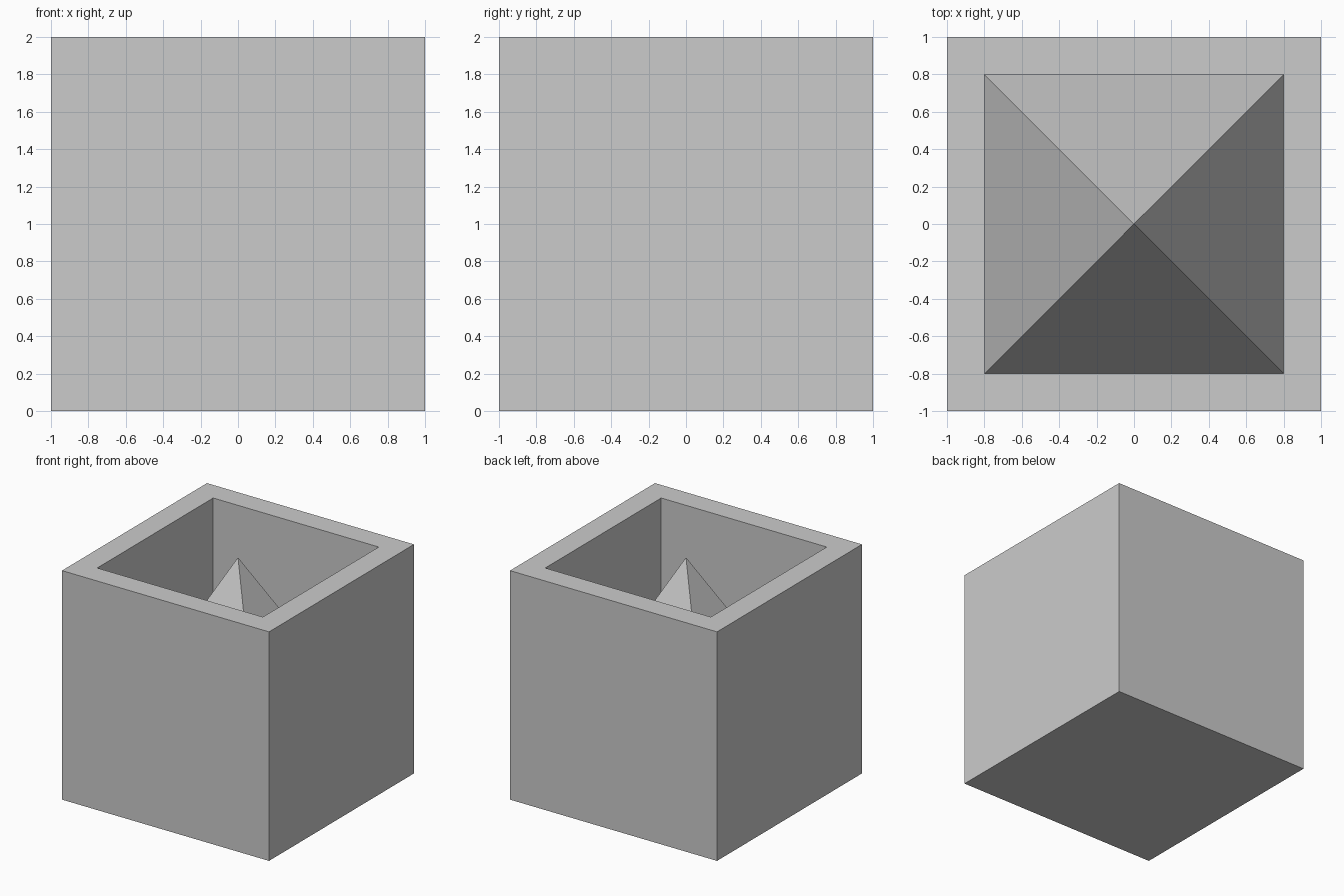
import bpy
import bmesh

# Remove the default cube
cube = bpy.data.objects.get("Cube")
if cube:
    bpy.data.objects.remove(cube, do_unlink=True)

OUTER, INNER = 1.0, 0.8
TOP, FLOOR = 2.0, 0.4

# Plain grey material
grey = bpy.data.materials.new("plain_grey")
grey.use_nodes = True
colour = (0.6, 0.6, 0.6, 1.0)
grey.diffuse_color = colour
grey.node_tree.nodes["Principled BSDF"].inputs["Base Color"].default_value = colour


def square(bm, half, z):
    """Four corner vertices, counter-clockwise from above."""
    corners = [(-half, -half), (half, -half), (half, half), (-half, half)]
    return [bm.verts.new((x, y, z)) for x, y in corners]


def bridge(bm, a, b):
    """Wall faces between two squares."""
    for i in range(4):
        j = (i + 1) % 4
        bm.faces.new((a[i], a[j], b[j], b[i]))


# Open box: outer walls, rim, inner walls, then a pyramid rising from the floor
bm = bmesh.new()
rings = [square(bm, OUTER, 0), square(bm, OUTER, TOP),
         square(bm, INNER, TOP), square(bm, INNER, FLOOR)]
bm.faces.new(reversed(rings[0]))
for lower, upper in zip(rings, rings[1:]):
    bridge(bm, lower, upper)
apex = bm.verts.new((0, 0, TOP))
for i in range(4):
    bm.faces.new((rings[3][i], rings[3][(i + 1) % 4], apex))
bmesh.ops.recalc_face_normals(bm, faces=bm.faces)

mesh = bpy.data.meshes.new("box_with_inner_pyramid")
bm.to_mesh(mesh)
bm.free()
mesh.materials.append(grey)
box = bpy.data.objects.new("box_with_inner_pyramid", mesh)
bpy.context.collection.objects.link(box)
